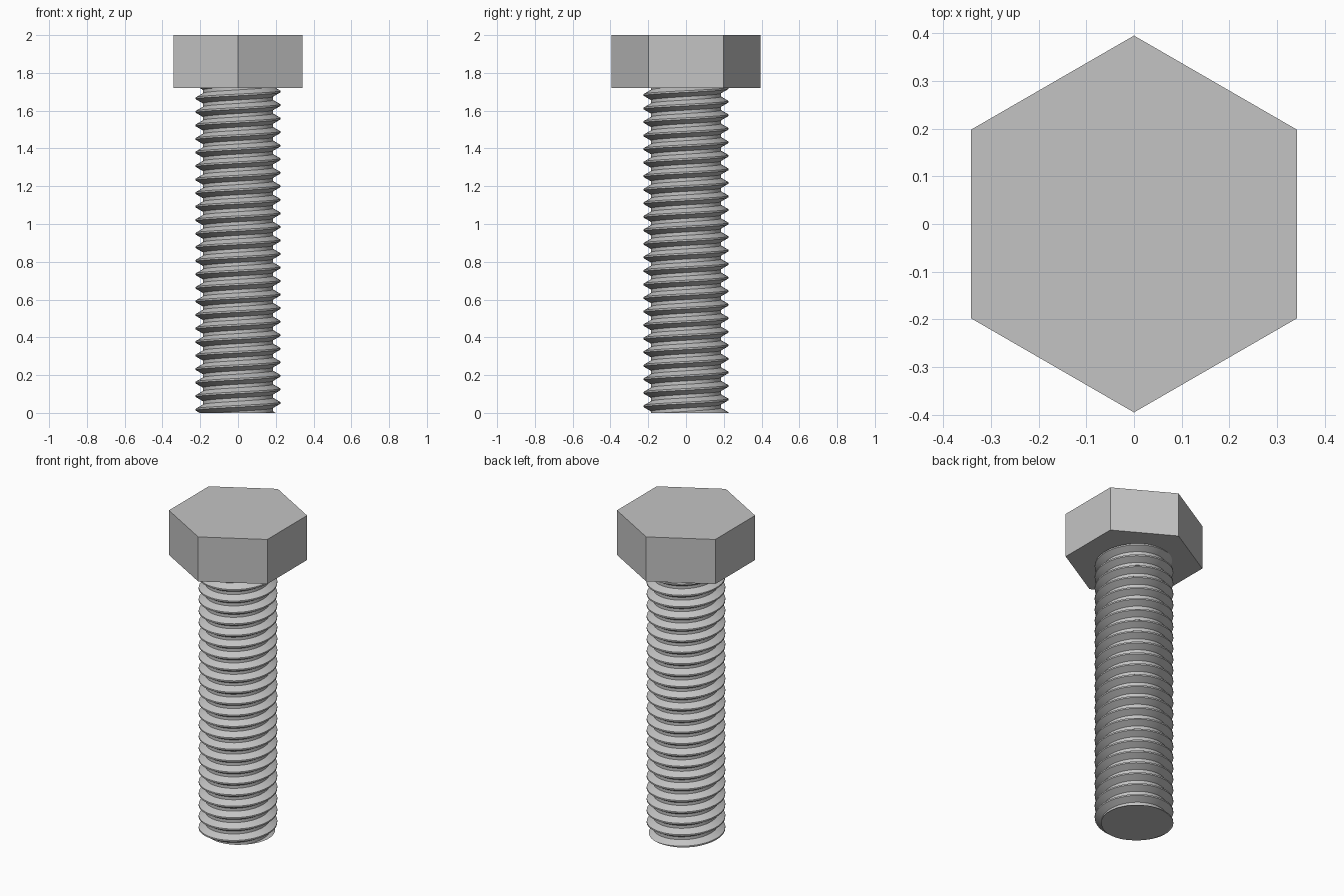
import bpy, bmesh, math
from mathutils import Vector

if "Cube" in bpy.data.objects:
    bpy.data.objects.remove(bpy.data.objects["Cube"])

HEAD_Z, TOP = 1.72, 2.0
HEAD_R = 0.395
PITCH = HEAD_Z / 24
CREST_R = 0.224
ROOT_R = CREST_R - 0.54 * PITCH
STEPS = 48                      # segments per thread turn

steel = bpy.data.materials.new("grey_steel")
steel.use_nodes = True
steel.diffuse_color = (0.55, 0.55, 0.55, 1)
steel.node_tree.nodes["Principled BSDF"].inputs["Base Color"].default_value = steel.diffuse_color


def make_object(name, bm):
    bmesh.ops.recalc_face_normals(bm, faces=bm.faces)
    mesh = bpy.data.meshes.new(name)
    bm.to_mesh(mesh)
    bm.free()
    mesh.materials.append(steel)
    obj = bpy.data.objects.new(name, mesh)
    bpy.context.collection.objects.link(obj)
    return obj


# Hexagonal head, corners pointing to front and back
bm = bmesh.new()
corners = [bm.verts.new((HEAD_R * math.sin(i * math.tau / 6),
                         HEAD_R * math.cos(i * math.tau / 6), HEAD_Z)) for i in range(6)]
base = bm.faces.new(corners)
grown = bmesh.ops.extrude_face_region(bm, geom=[base], use_keep_orig=True)
bmesh.ops.translate(bm, vec=(0, 0, TOP - HEAD_Z),
                    verts=[g for g in grown["geom"] if isinstance(g, bmesh.types.BMVert)])
make_object("hex_head", bm)

# Threaded shank: one tooth profile (root flat, flank, crest flat, flank) swept up a helix
bm = bmesh.new()
start = 0.053 - 2 * PITCH
tooth = [(ROOT_R, -1 / 2), (ROOT_R, -3 / 8), (CREST_R, -1 / 16),
         (CREST_R, 1 / 16), (ROOT_R, 3 / 8), (ROOT_R, 1 / 2)]
pts = [bm.verts.new((r, 0, start + h * PITCH)) for r, h in tooth]
edges = [bm.edges.new(pair) for pair in zip(pts, pts[1:])]
turns = 28
bmesh.ops.spin(bm, geom=pts + edges, cent=(0, 0, 0), axis=(0, 0, 1),
               dvec=(0, 0, PITCH / STEPS), angle=math.tau * turns,
               steps=STEPS * turns, use_duplicate=False)
bmesh.ops.remove_doubles(bm, verts=bm.verts, dist=0.0005)

# Trim both ends flat and cap them
for height, direction in ((0, -1), (HEAD_Z, 1)):
    bmesh.ops.bisect_plane(bm, geom=bm.verts[:] + bm.edges[:] + bm.faces[:], dist=1e-6,
                           plane_co=(0, 0, height), plane_no=Vector((0, 0, direction)),
                           clear_outer=True)
    rim = [e for e in bm.edges if e.is_boundary
           and all(abs(v.co.z - height) < 1e-4 for v in e.verts)]
    bmesh.ops.contextual_create(bm, geom=rim)
shank = make_object("threaded_shank", bm)

bpy.ops.object.select_all(action='DESELECT')
shank.select_set(True)
bpy.context.view_layer.objects.active = shank
bpy.ops.object.shade_smooth_by_angle(angle=math.radians(30))
